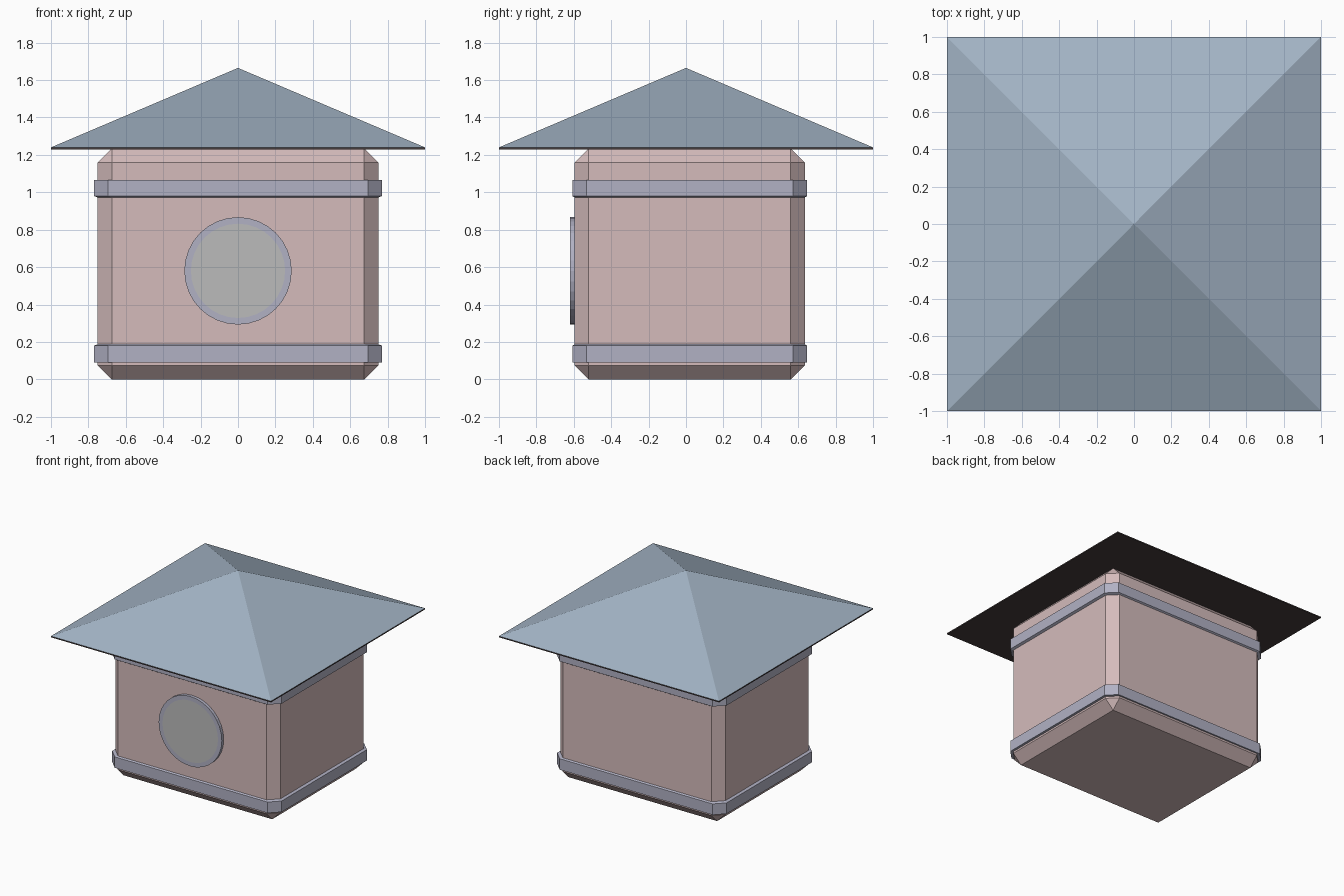
import bpy, bmesh
from math import sqrt, pi
from mathutils import Matrix

if "Cube" in bpy.data.objects:
    bpy.data.objects.remove(bpy.data.objects["Cube"])


def material(name, rgb):
    m = bpy.data.materials.new(name)
    m.diffuse_color = (*rgb, 1)
    m.use_nodes = True
    m.node_tree.nodes["Principled BSDF"].inputs["Base Color"].default_value = m.diffuse_color
    return m


PINK = material("pink_wall", (0.66, 0.50, 0.50))
LILAC = material("lilac_trim", (0.44, 0.44, 0.55))
BLUE = material("blue_roof", (0.36, 0.45, 0.55))
DARK = material("dark_underside", (0.06, 0.045, 0.045))
GLASS = material("grey_glass", (0.50, 0.50, 0.50))


def finish(bm, name, *mats):
    bmesh.ops.recalc_face_normals(bm, faces=bm.faces)
    me = bpy.data.meshes.new(name)
    bm.to_mesh(me)
    bm.free()
    ob = bpy.data.objects.new(name, me)
    for m in mats:
        me.materials.append(m)
    bpy.context.collection.objects.link(ob)
    return ob


def box(size, centre):
    bm = bmesh.new()
    mat = Matrix.Translation(centre) @ Matrix.Diagonal((*size, 1))
    bmesh.ops.create_cube(bm, size=1, matrix=mat)
    return bm


CY = 0.02  # the house sits slightly behind the roof centre

# Body: box with every edge chamfered
bm = box((1.5, 1.23, 1.235), (0, CY, 0.6175))
bmesh.ops.bevel(bm, geom=bm.edges[:], offset=0.075, segments=1, affect='EDGES')
finish(bm, "body", PINK)


def octagon(bm, grow, z):
    """Chamfered rectangle that follows the body outline."""
    x, y, c = 0.75 + grow, 0.615 + grow * 0.65, 0.075
    pts = [(x, y - c), (x - c, y), (c - x, y), (-x, y - c),
           (-x, c - y), (c - x, -y), (x - c, -y), (x, c - y)]
    return [bm.verts.new((px, py + CY, z)) for px, py in pts]


# Trim bands: closed rings with one sloped edge facing the wall between them
def band(name, z_flat, z_edge, z_slope):
    bm = bmesh.new()
    profile = [(-0.01, z_flat), (0.02, z_flat), (0.02, z_edge), (-0.01, z_slope)]
    rings = [octagon(bm, g, z) for g, z in profile]
    for k in range(4):
        a, b = rings[k], rings[(k + 1) % 4]
        for i in range(8):
            j = (i + 1) % 8
            bm.faces.new((a[i], a[j], b[j], b[i]))
    finish(bm, name, LILAC)


band("lower_band", 0.09, 0.18, 0.192)
band("upper_band", 1.065, 0.98, 0.968)

# Round window: short disc with the pane inset in its front face
bm = bmesh.new()
bmesh.ops.create_cone(bm, cap_ends=True, segments=32, radius1=0.287, radius2=0.287,
                      depth=0.035,
                      matrix=Matrix.Translation((0, -0.6025, 0.58)) @ Matrix.Rotation(pi / 2, 4, 'X'))
bm.normal_update()
pane = min(bm.faces, key=lambda f: f.calc_center_median().y)
bmesh.ops.inset_region(bm, faces=[pane], thickness=0.035)
pane.material_index = 1
finish(bm, "round_window", LILAC, GLASS)

# Eave: thin dark slab under the roof
finish(box((2, 2, 0.01), (0, 0, 1.235)), "eave", DARK)

# Roof: four-sided pyramid
bm = bmesh.new()
bmesh.ops.create_cone(bm, cap_ends=False, segments=4, radius1=sqrt(2), radius2=0, depth=0.425,
                      matrix=Matrix.Translation((0, 0, 1.4525)) @ Matrix.Rotation(pi / 4, 4, 'Z'))
bmesh.ops.remove_doubles(bm, verts=bm.verts, dist=0.001)
finish(bm, "roof", BLUE)
